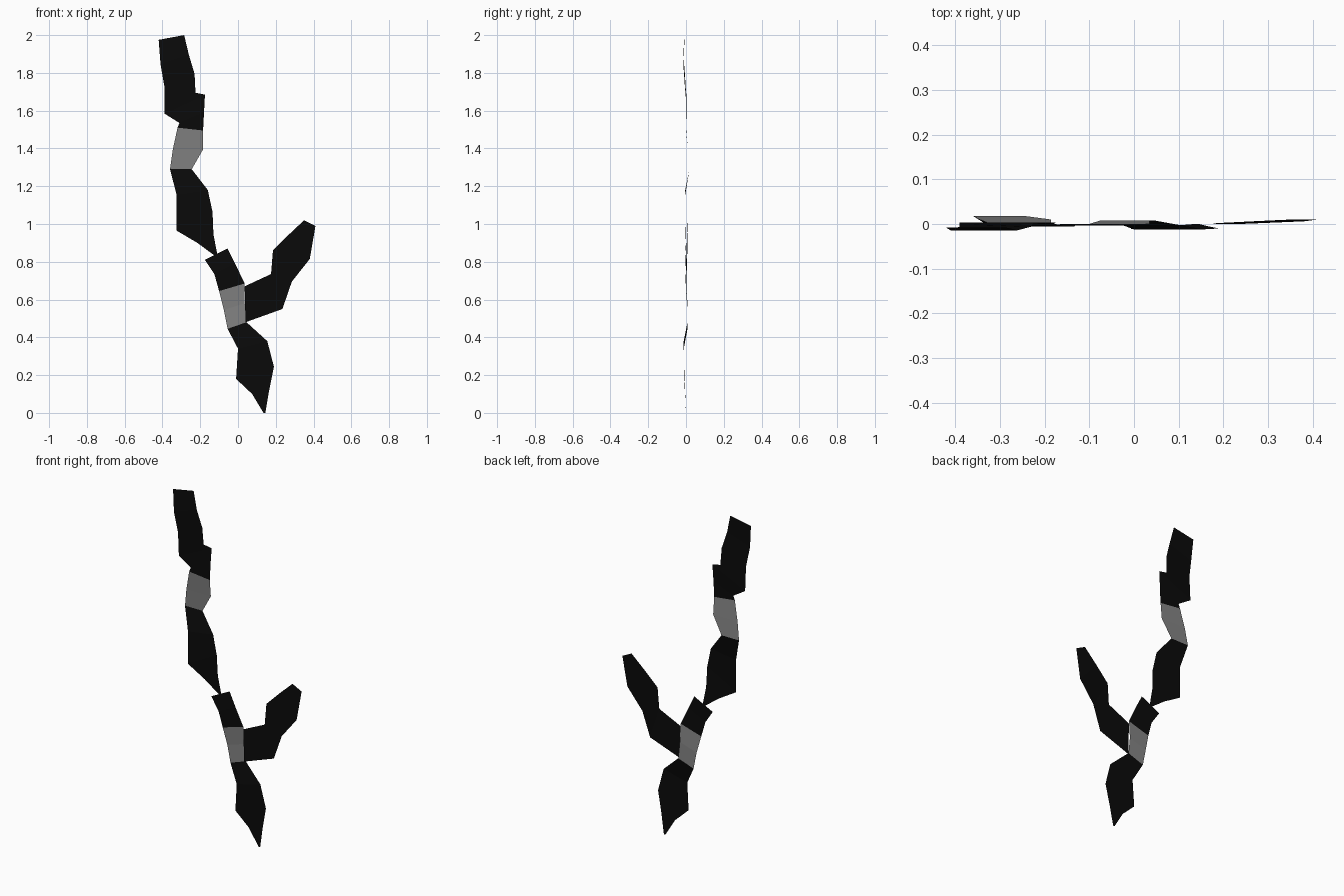
import bpy
import bmesh

# Remove the default object only
default_cube = bpy.data.objects.get("Cube")
if default_cube:
    bpy.data.objects.remove(default_cube, do_unlink=True)


def make_material(name, value):
    """Flat neutral material shown in both viewport and render."""
    material = bpy.data.materials.new(name)
    material.use_nodes = True
    colour = (value, value, value, 1)
    material.diffuse_color = colour
    shader = material.node_tree.nodes["Principled BSDF"]
    shader.inputs["Base Color"].default_value = colour
    shader.inputs["Roughness"].default_value = 1
    return material


black = make_material("soot black", .003)
grey = make_material("ash grey", .23)


def make_shard(name, rows, material):
    """Thin open sheet: each row is left x, left z, right x, right z, depth."""
    bm = bmesh.new()
    previous = None
    for left_x, left_z, right_x, right_z, depth in rows:
        left = bm.verts.new((left_x, depth, left_z))
        right = bm.verts.new((right_x, depth, right_z))
        if previous:
            bm.faces.new((previous[0], previous[1], right, left))
        previous = (left, right)
    mesh = bpy.data.meshes.new(name)
    bm.to_mesh(mesh)
    bm.free()
    mesh.materials.append(material)
    shard = bpy.data.objects.new(name, mesh)
    bpy.context.collection.objects.link(shard)
    return shard


# Rows shared by neighbouring shards, so that the crack stays joined
lower_joint = (-.055, .445, .045, .48, .008)
fork_joint = (-.1, .645, .035, .685, 0)
middle_joint = (-.36, 1.29, -.245, 1.29, .018)
upper_joint = (-.32, 1.51, -.185, 1.495, 0)

# Pointed shard at the foot of the crack
lower_shard = [
    (.135, 0, .145, 0, 0),
    (.075, .1, .165, .12, -.005),
    (-.01, .18, .19, .245, -.01),
    (0, .34, .155, .38, -.012),
    lower_joint,
]

# Grey band beside the fork, and the stub above it
lower_band = [lower_joint, (-.075, .545, .035, .58, .008), fork_joint]
stub = [
    fork_joint,
    (-.125, .735, -.015, .79, -.003),
    (-.175, .81, -.055, .87, 0),
]

# Side branch, running outwards with its upper edge first
side_branch = [
    (.035, .67, .04, .48, 0),
    (.175, .735, .235, .55, 0),
    (.185, .86, .285, .695, .002),
    (.265, .94, .38, .815, .006),
    (.35, 1.02, .41, .99, .01),
]

# Middle shard, which narrows down to the stub
middle_shard = [
    (-.12, .83, -.11, .84, 0),
    (-.215, .9, -.13, .945, -.003),
    (-.325, .965, -.135, 1.065, -.006),
    (-.325, 1.155, -.16, 1.18, -.004),
    middle_joint,
]

# Upper grey band and the long stepped shard at the top
upper_band = [middle_joint, (-.345, 1.395, -.185, 1.395, .01), upper_joint]
top_shard = [
    upper_joint,
    (-.31, 1.535, -.18, 1.59, 0),
    (-.39, 1.585, -.175, 1.685, .003),
    (-.39, 1.66, -.225, 1.695, 0),
    (-.39, 1.73, -.23, 1.795, -.006),
    (-.41, 1.845, -.26, 1.895, -.014),
    (-.42, 1.975, -.285, 2, -.008),
]

# Build every shard in its colour
make_shard("lower_shard", lower_shard, black)
make_shard("lower_band", lower_band, grey)
make_shard("fork_stub", stub, black)
make_shard("side_branch", side_branch, black)
make_shard("middle_shard", middle_shard, black)
make_shard("upper_band", upper_band, grey)
make_shard("top_shard", top_shard, black)
